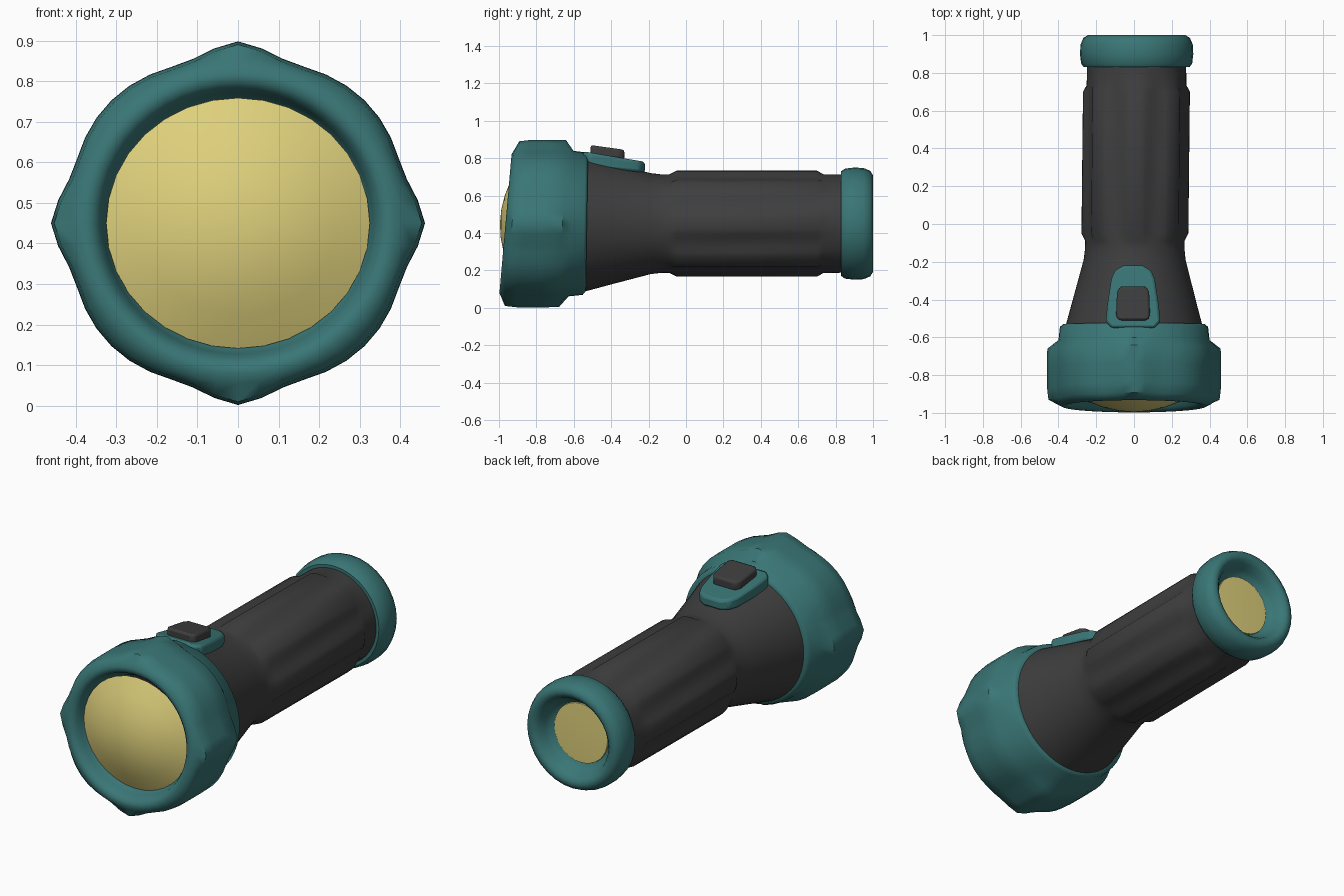
import bpy, bmesh, math

if "Cube" in bpy.data.objects:
    bpy.data.objects.remove(bpy.data.objects["Cube"])

AXIS_Z = 0.45


def material(name, rgb):
    m = bpy.data.materials.new(name)
    m.use_nodes = True
    m.diffuse_color = (*rgb, 1)
    m.node_tree.nodes["Principled BSDF"].inputs["Base Color"].default_value = (*rgb, 1)
    return m


TEAL = material("teal rubber", (0.042, 0.18, 0.18))
DARK = material("charcoal plastic", (0.048, 0.048, 0.048))
YELLOW = material("pale yellow glass", (0.73, 0.63, 0.2))


def finish(name, bm, mat, angle=40, bevel=0):
    bmesh.ops.remove_doubles(bm, verts=bm.verts, dist=0.0001)
    bmesh.ops.recalc_face_normals(bm, faces=bm.faces)
    mesh = bpy.data.meshes.new(name)
    bm.to_mesh(mesh)
    bm.free()
    mesh.materials.append(mat)
    ob = bpy.data.objects.new(name, mesh)
    bpy.context.collection.objects.link(ob)
    if bevel:
        mod = ob.modifiers.new("soft edges", "BEVEL")
        mod.width = bevel
        mod.segments = 2
    bpy.ops.object.select_all(action="DESELECT")
    ob.select_set(True)
    bpy.context.view_layer.objects.active = ob
    bpy.ops.object.shade_smooth_by_angle(angle=math.radians(angle))
    return ob


def lathe(name, profile, mat, segs=32, shape=None, place=None, closed=False, angle=40):
    """Revolve (y, radius) points about the long axis."""
    bm = bmesh.new()
    rings = []
    for y, r in profile:
        ring = []
        for i in range(segs):
            a = 2 * math.pi * i / segs
            rr = r + (shape(a, y, r) if shape else 0)
            p = (rr * math.cos(a), y, rr * math.sin(a))
            x, yy, z = place(*p) if place else p
            ring.append(bm.verts.new((x, yy, z + AXIS_Z)))
        rings.append(ring)
    pairs = list(zip(rings, rings[1:]))
    if closed:
        pairs.append((rings[-1], rings[0]))
    for a, b in pairs:
        for i in range(segs):
            j = (i + 1) % segs
            bm.faces.new((a[i], a[j], b[j], b[i]))
    return finish(name, bm, mat, angle)


def slab(name, outline, top, bottom, mat, bevel):
    """Prism whose top and bottom heights follow functions of y."""
    bm = bmesh.new()
    up = [bm.verts.new((x, y, top(y))) for x, y in outline]
    low = [bm.verts.new((x, y, bottom(y))) for x, y in outline]
    bm.faces.new(up)
    bm.faces.new(low)
    n = len(outline)
    for i in range(n):
        j = (i + 1) % n
        bm.faces.new((up[i], up[j], low[j], low[i]))
    return finish(name, bm, mat, 35, bevel)


# Head bezel: eight grip lobes, front face leaning back
def head_lobes(a, y, r):
    if r < 0.42:
        return 0
    cardinal = max(0, math.cos(4 * a)) ** 4
    diagonal = max(0, -math.cos(4 * a))
    return 0.032 * cardinal + 0.012 * diagonal


def lean(x, y, z):
    w = min(1, max(0.2, 0.2 + (-0.53 - y) / 0.45))
    return x, y + 0.085 * w * z, z * 0.972


lathe("head_bezel", [
    (-0.53, 0.33), (-0.53, 0.375), (-0.545, 0.392), (-0.615, 0.4),
    (-0.66, 0.427), (-0.76, 0.429), (-0.87, 0.428), (-0.93, 0.421),
    (-0.953, 0.405), (-0.965, 0.382), (-0.962, 0.36), (-0.945, 0.342),
    (-0.915, 0.332), (-0.88, 0.32), (-0.86, 0.3)],
    TEAL, 48, head_lobes, lean, angle=45)

# Domed front lens
lathe("front_lens", [
    (-0.995, 0), (-0.989, 0.08), (-0.972, 0.16), (-0.943, 0.24),
    (-0.902, 0.325), (-0.87, 0.3), (-0.87, 0)],
    YELLOW, 32, None, lambda x, y, z: (x, y + 0.02 * z, z * 0.95))


# Body: flared neck and a barrel with raised grip panels
def drift(x, y, z):
    return x + 0.014 * min(1, max(0, (y + 0.5) / 1.3)), y, z


def grip_panels(a, y, r):
    if y < -0.06 or y > 0.71:
        return 0
    return 0.018 * min(1, max(0, 0.75 + 1.3 * math.cos(8 * a)))


lathe("barrel", [
    (-0.56, 0.3), (-0.56, 0.368), (-0.4, 0.325), (-0.19, 0.27),
    (-0.13, 0.263), (-0.09, 0.263), (-0.05, 0.265), (0.3, 0.265),
    (0.7, 0.265), (0.735, 0.264), (0.86, 0.262), (0.86, 0)],
    DARK, 64, grip_panels, drift)

# Tail cap with a recessed end
lathe("tail_cap", [
    (0.83, 0.24), (0.83, 0.28), (0.85, 0.294), (0.9, 0.3), (0.95, 0.297),
    (0.985, 0.282), (1.0, 0.258), (0.995, 0.235), (0.975, 0.215),
    (0.94, 0.2), (0.91, 0.182), (0.9, 0.15)],
    TEAL, 32, None, drift, angle=50)
lathe("tail_lens", [(0.89, 0), (0.89, 0.17), (0.912, 0.165), (0.918, 0)],
      YELLOW, 32, None, drift)

# Switch plate: tapered with a rounded rear end
half = [(0.115, -0.55), (0.145, -0.515), (0.135, -0.42), (0.115, -0.29),
        (0.095, -0.245), (0.05, -0.22)]
outline = half + [(-x, y) for x, y in reversed(half)]
slab("switch_plate", [(x - 0.005, y) for x, y in outline],
     lambda y: 0.833 - 0.17 * (y + 0.53), lambda y: 0.755 - 0.1 * (y + 0.55),
     TEAL, 0.014)

# Push button
half = [(0.075, -0.51), (0.09, -0.49), (0.085, -0.355), (0.065, -0.33)]
outline = half + [(-x, y) for x, y in reversed(half)]
slab("switch_button", [(x - 0.005, y) for x, y in outline],
     lambda y: 0.87 - 0.14 * (y + 0.51), lambda y: 0.79,
     DARK, 0.012)
